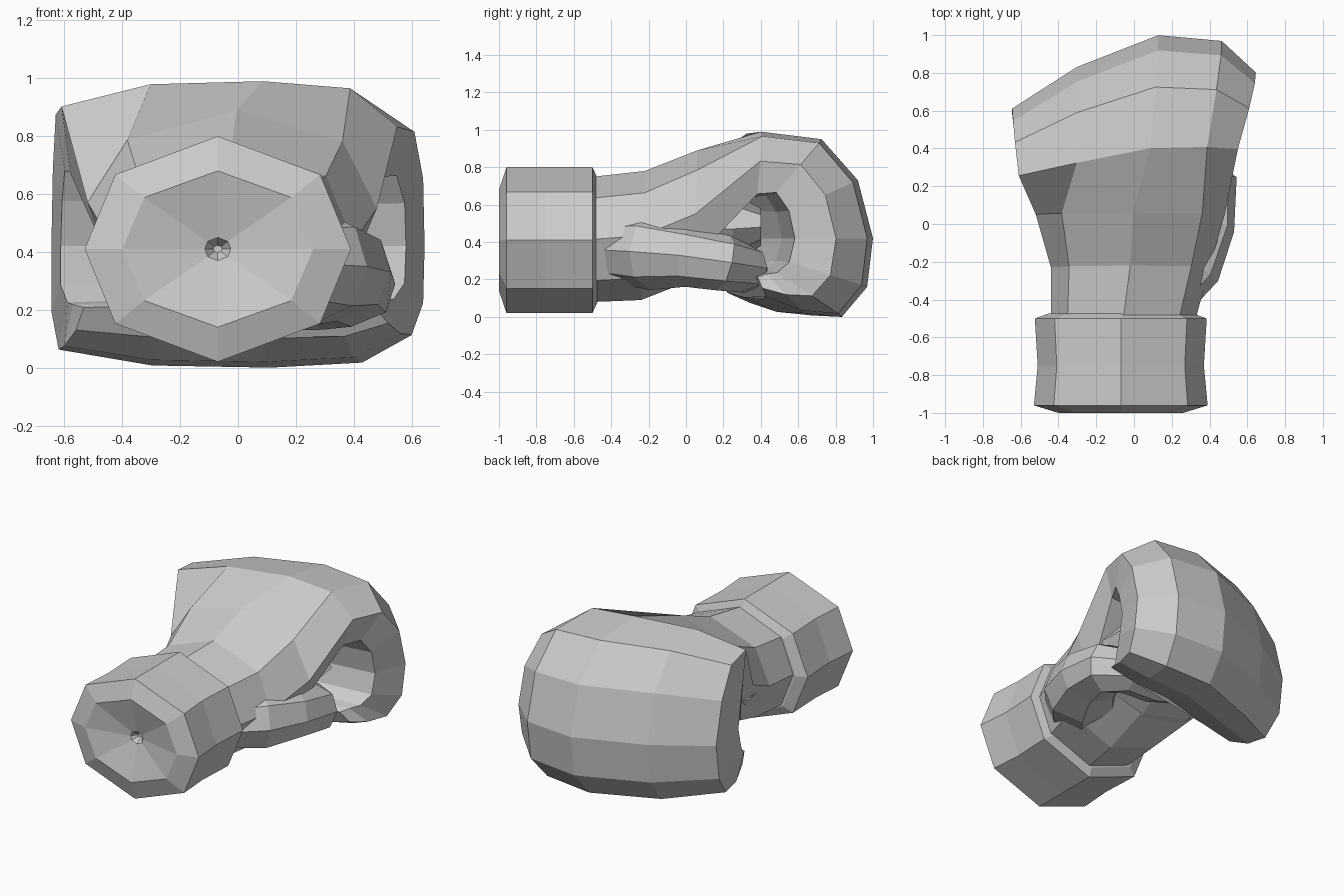
import bpy, bmesh
from mathutils import Vector

if "Cube" in bpy.data.objects:
    bpy.data.objects.remove(bpy.data.objects["Cube"])

ROUND = [(-1, .5), (-.77, .83), (0, 1), (.77, .83), (1, .5), (.77, .17), (0, 0), (-.77, .17)]
MITT = [(-1, .75), (-.47, .97), (.2, 1), (.72, .93), (1, .55), (.9, .05), (0, 0), (-.95, .1)]


def loft(name, rings, cap_start=True, cap_end=True):
    bm = bmesh.new()
    loops = [[bm.verts.new(p) for p in r] for r in rings]
    n = len(rings[0])
    for a, b in zip(loops, loops[1:]):
        for i in range(n):
            j = (i + 1) % n
            bm.faces.new((a[i], a[j], b[j], b[i]))
    for use, ring in ((cap_start, loops[0]), (cap_end, loops[-1])):
        if use:
            bm.faces.new(ring)
    bmesh.ops.recalc_face_normals(bm, faces=bm.faces[:])
    me = bpy.data.meshes.new(name)
    bm.to_mesh(me)
    bm.free()
    ob = bpy.data.objects.new(name, me)
    bpy.context.collection.objects.link(ob)
    return ob


def oval(cx, y, cz, rx, rz):
    return [(cx + u * rx, y, cz + (2 * v - 1) * rz) for u, v in ROUND]


def mitt_ring(outer, inner, x0, x1, blend, skew):
    # cross-section between an outer and inner point, slanted back on the left
    pts = []
    for (u0, v0), (u1, v1) in zip(ROUND, MITT):
        u, v = u0 + (u1 - u0) * blend, v0 + (v1 - v0) * blend
        x = (x0 + x1) / 2 + u * (x1 - x0) / 2
        y = inner[0] + (outer[0] - inner[0]) * v
        z = inner[1] + (outer[1] - inner[1]) * v
        pts.append((x, y - max(0, .13 - x) * .36 * skew, z))
    return pts


# cuff with rounded front lip and a small centre pit
cx, cz = -.07, .41
loft("cuff", [oval(cx, y, cz, rx, rz) for y, rx, rz in (
    (-.90, .015, .013), (-.94, .045, .04), (-1.0, .33, .27), (-.96, .46, .39),
    (-.75, .44, .39), (-.50, .455, .39), (-.475, .385, .335))])

# back of hand running into the curled finger block
path = [
    ((-.49, .75), (-.49, .08), -.44, .33, 0, 0),
    ((-.22, .78), (-.24, .09), -.44, .40, 0, 0),
    ((.06, .89), (.04, .20), -.52, .48, .15, 0),
    ((.41, .99), (.38, .64), -.61, .55, 1, .55),
    ((.73, .95), (.47, .65), -.63, .61, 1, .85),
    ((.92, .73), (.53, .56), -.64, .64, 1, 1),
    ((1.0, .42), (.56, .42), -.645, .645, 1, 1),
    ((.97, .16), (.53, .30), -.645, .64, 1, 1),
    ((.84, .00), (.47, .25), -.62, .60, 1, 1),
    ((.63, .02), (.42, .24), -.60, .56, 1, .9),
    ((.43, .10), (.38, .22), -.56, .52, 1, .8),
]
loft("hand", [mitt_ring(*p) for p in path])

# palm filling the inside of the curl
loft("palm", [oval(-.03, -.20, .45, .40, .30), oval(-.03, .05, .47, .46, .27),
              oval(.0, .25, .47, .41, .19), oval(.06, .40, .48, .34, .10)])

# thumb swelling from the wrist and folding under the palm
thumb = [((.10, -.38, .36), .20), ((.25, -.18, .35), .23), ((.35, .02, .33), .19),
         ((.38, .20, .29), .17), ((.27, .30, .26), .145), ((.08, .31, .24), .125),
         ((-.06, .29, .24), .07)]
rings = []
for i, (c, r) in enumerate(thumb):
    a, b = thumb[max(i - 1, 0)][0], thumb[min(i + 1, len(thumb) - 1)][0]
    t = (Vector(b) - Vector(a)).normalized()
    side = t.cross(Vector((0, 0, 1))).normalized()
    up = side.cross(t)
    rings.append([Vector(c) + side * u * r + up * (2 * v - 1) * r * .9 for u, v in ROUND])
loft("thumb", rings)
